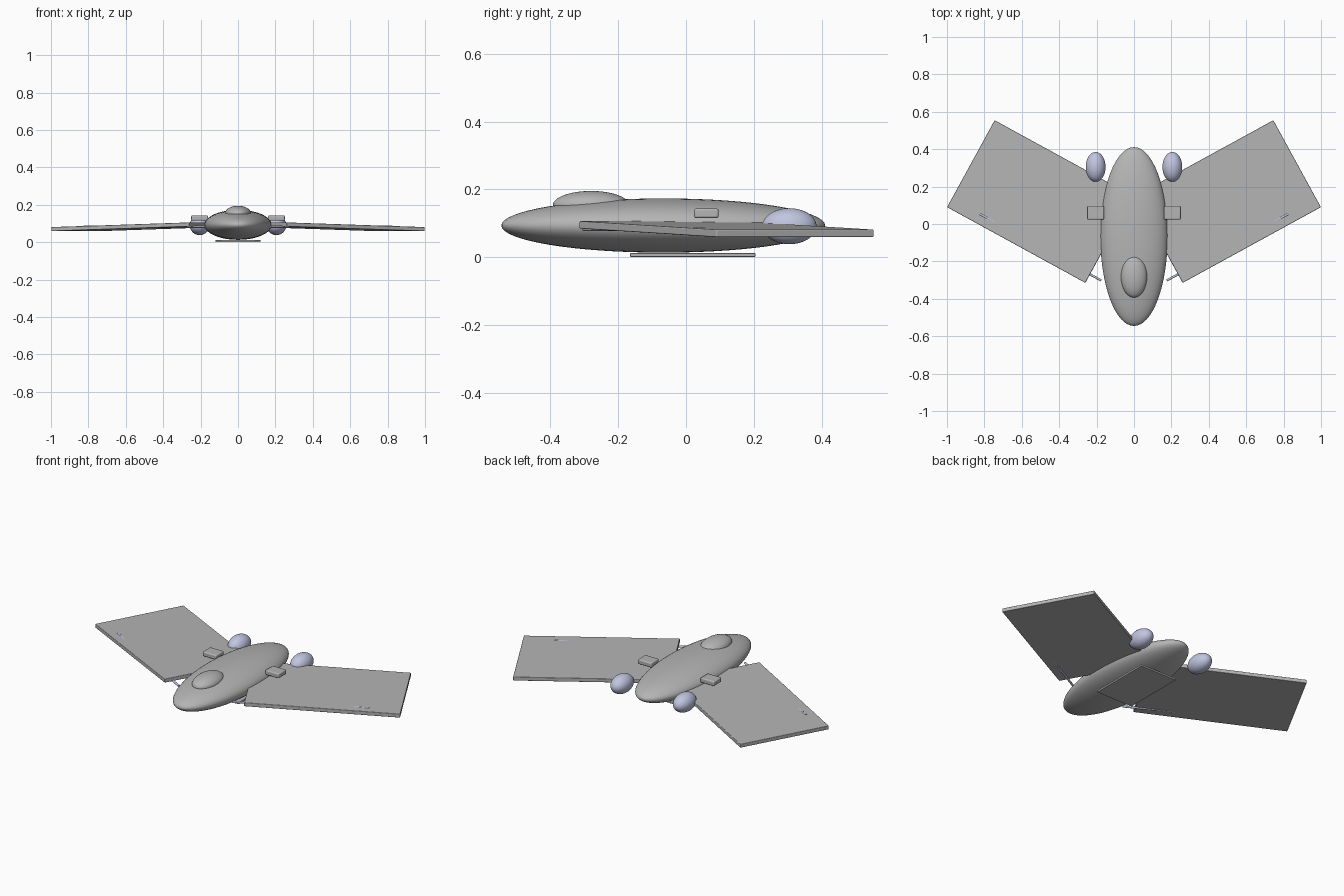
import bpy
from math import cos, sin, radians, atan2
from mathutils import Vector

cube = bpy.data.objects.get("Cube")
if cube:
    bpy.data.objects.remove(cube, do_unlink=True)


def material(name, rgb):
    m = bpy.data.materials.new(name)
    m.use_nodes = True
    color = (*rgb, 1)
    m.diffuse_color = color
    m.node_tree.nodes["Principled BSDF"].inputs["Base Color"].default_value = color
    return m


GREY = material("hull grey", (0.46, 0.46, 0.46))
LAVENDER = material("pale lavender", (0.53, 0.56, 0.75))


def finish(name, mat, size, bevel=0):
    """Name, size and colour the active primitive, with optional rounded edges."""
    ob = bpy.context.object
    ob.name = name
    ob.scale = size
    bpy.ops.object.transform_apply(location=False, rotation=False, scale=True)
    ob.data.materials.append(mat)
    if bevel:
        mod = ob.modifiers.new("soft edges", "BEVEL")
        mod.width = bevel
        mod.segments = 3
    bpy.ops.object.shade_smooth_by_angle(angle=radians(35))
    return ob


def ellipsoid(name, mat, loc, radii):
    # Poles lie along the length of the craft
    bpy.ops.mesh.primitive_uv_sphere_add(segments=48, ring_count=32, radius=1,
                                         location=loc, rotation=(radians(90), 0, 0))
    rx, ry, rz = radii
    return finish(name, mat, (rx, rz, ry))


def box(name, mat, loc, size, bevel=0, rotation=(0, 0, 0)):
    bpy.ops.mesh.primitive_cube_add(size=1, location=loc, rotation=rotation)
    return finish(name, mat, size, bevel)


# Body, canopy and belly plate
ellipsoid("fuselage", GREY, (0, -0.067, 0.093), (0.18, 0.478, 0.08))
ellipsoid("canopy", GREY, (0, -0.28, 0.153), (0.07, 0.113, 0.042))
box("belly_plate", GREY, (0, 0.02, 0.006), (0.24, 0.37, 0.011), 0.002)

# Wing layout: swept rectangle, drooping slightly towards the tip
SWEEP = radians(28.7)
LENGTH, CHORD, DROOP = 0.843, 0.53, 0.025

for side, s in (("left", 1), ("right", -1)):
    box(side + "_wing", GREY, (s * 0.5025, 0.12, 0.0825), (LENGTH, CHORD, 0.022), 0.003,
        (0, s * atan2(DROOP, LENGTH), s * SWEEP))

    # Level spar that shows at the wing root and near the tip
    start = Vector((s * 0.175, -0.302, 0.083))
    span = Vector((s * cos(SWEEP), sin(SWEEP), 0))
    bpy.ops.mesh.primitive_cylinder_add(
        vertices=16, radius=0.006, depth=0.74, location=start + span * 0.37,
        rotation=span.to_track_quat("Z", "Y").to_euler())
    finish(side + "_spar", LAVENDER, (1, 1, 1))

    # Rear engine pod and shoulder block
    ellipsoid(side + "_engine_pod", LAVENDER, (s * 0.205, 0.305, 0.091), (0.053, 0.08, 0.053))
    box(side + "_shoulder_block", GREY, (s * 0.205, 0.06, 0.129), (0.09, 0.072, 0.028), 0.006)
